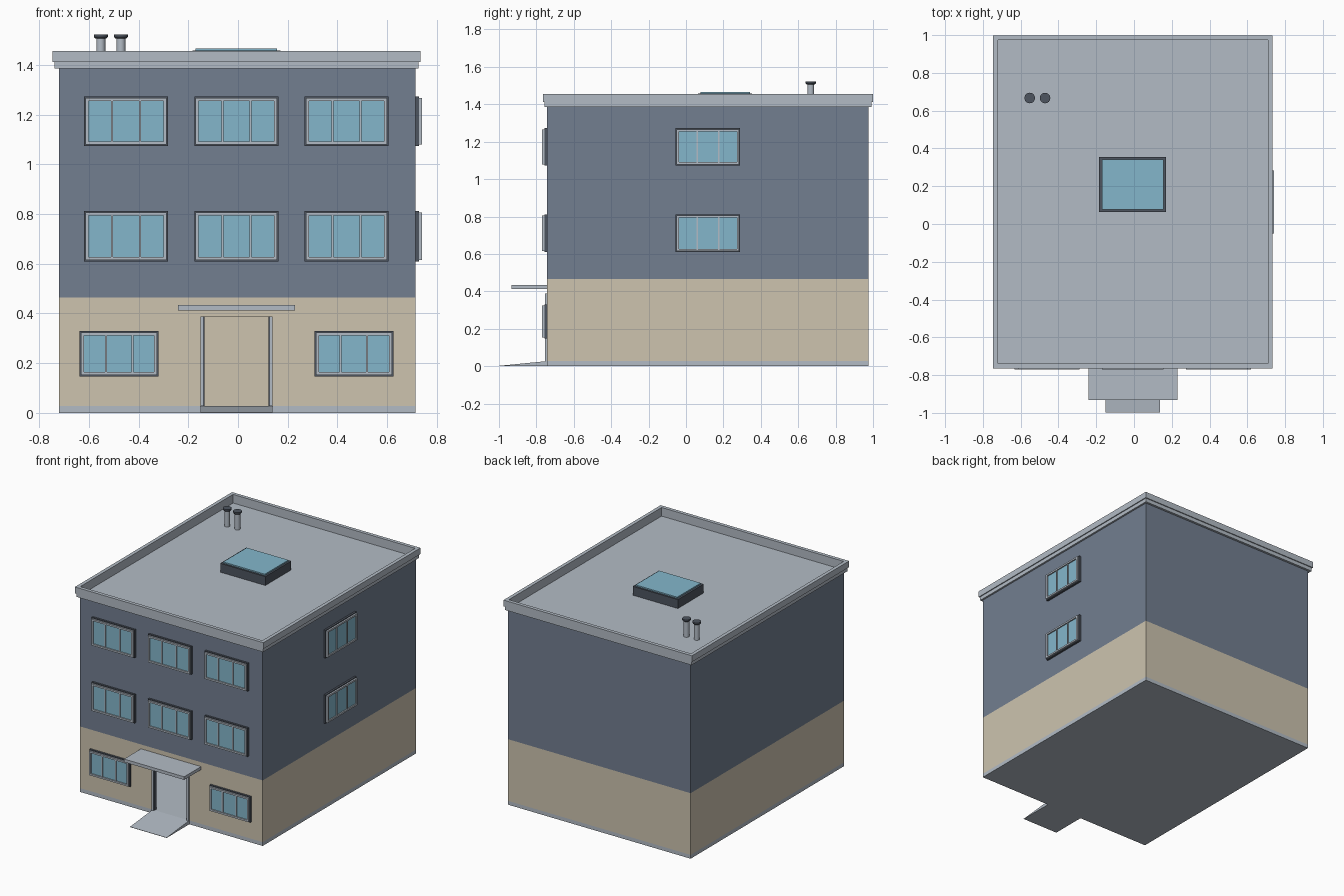
import bpy, bmesh, math
from mathutils import Matrix

if "Cube" in bpy.data.objects:
    bpy.data.objects.remove(bpy.data.objects["Cube"])

# main dimensions
X0, X1, Y0, Y1 = -0.72, 0.714, -0.743, 0.976
Z_PLINTH, Z_BAND, Z_WALL, Z_TOP = 0.027, 0.465, 1.385, 1.456
T = 0.02  # wall thickness


def material(name, rgb):
    m = bpy.data.materials.new(name)
    m.diffuse_color = (*rgb, 1)
    m.use_nodes = True
    m.node_tree.nodes["Principled BSDF"].inputs["Base Color"].default_value = m.diffuse_color
    return m


BLUE = material("blue_wall", (0.17, 0.21, 0.28))
BEIGE = material("beige_wall", (0.61, 0.55, 0.43))
GLASS = material("glass", (0.23, 0.47, 0.60))
DARK = material("dark_trim", (0.075, 0.09, 0.115))
GREY = material("grey_trim", (0.45, 0.50, 0.56))


def finish(bm, name, mat, matrix=None):
    if matrix is not None:
        bm.transform(matrix)
    bmesh.ops.recalc_face_normals(bm, faces=bm.faces)
    me = bpy.data.meshes.new(name)
    bm.to_mesh(me)
    bm.free()
    ob = bpy.data.objects.new(name, me)
    bpy.context.collection.objects.link(ob)
    if mat:
        me.materials.append(mat)
    return ob


def box(name, x0, x1, y0, y1, z0, z1, mat=None, matrix=None):
    bm = bmesh.new()
    bmesh.ops.create_cube(bm, size=1)
    for v in bm.verts:
        v.co = ((x0 + x1) / 2 + v.co.x * (x1 - x0),
                (y0 + y1) / 2 + v.co.y * (y1 - y0),
                (z0 + z1) / 2 + v.co.z * (z1 - z0))
    return finish(bm, name, mat, matrix)


def ring(name, x0, x1, y0, y1, profile, mat=None, matrix=None):
    """Sweep a closed (inset, height) profile around a rectangle."""
    bm = bmesh.new()
    loops = [[bm.verts.new(p) for p in ((x0 + i, y0 + i, h), (x1 - i, y0 + i, h),
                                        (x1 - i, y1 - i, h), (x0 + i, y1 - i, h))]
             for i, h in profile]
    for k, a in enumerate(loops):
        b = loops[(k + 1) % len(loops)]
        for j in range(4):
            n = (j + 1) % 4
            bm.faces.new((a[j], a[n], b[n], b[j]))
    return finish(bm, name, mat, matrix)


def lathe(name, profile, x, y, mat=None, sides=24):
    bm = bmesh.new()
    rings = [[bm.verts.new((x + r * math.cos(2 * math.pi * k / sides),
                            y + r * math.sin(2 * math.pi * k / sides), z))
              for k in range(sides)] for r, z in profile]
    for a, b in zip(rings, rings[1:]):
        for k in range(sides):
            n = (k + 1) % sides
            bm.faces.new((a[k], a[n], b[n], b[k]))
    bm.faces.new(rings[0])
    bm.faces.new(rings[-1])
    ob = finish(bm, name, mat)
    bpy.context.view_layer.objects.active = ob
    ob.select_set(True)
    bpy.ops.object.shade_smooth_by_angle()
    ob.select_set(False)


# window: local x = along wall, y = up, z = outwards
FRONT = Matrix(((1, 0, 0, 0), (0, 0, -1, Y0), (0, 1, 0, 0), (0, 0, 0, 1)))
RIGHT = Matrix(((0, 0, 1, X1), (1, 0, 0, 0), (0, 1, 0, 0), (0, 0, 0, 1)))


def window(name, u0, u1, v0, v1, side):
    ring(name + "_surround", u0, u1, v0, v1,
         [(0, 0), (0, 0.014), (0.012, 0.014), (0.012, 0)], DARK, side)
    f = 0.006
    ring(name + "_frame", u0 + f, u1 - f, v0 + f, v1 - f,
         [(0, 0.01), (0, 0.026), (0.012, 0.026), (0.012, 0.01)], GREY, side)
    box(name + "_glass", u0 + 0.01, u1 - 0.01, v0 + 0.01, v1 - 0.01, 0, 0.017, GLASS, side)
    for k in (1, 2):
        c = u0 + (u1 - u0) * k / 3
        box(f"{name}_mullion_{k}", c - 0.004, c + 0.004, v0 + 0.016, v1 - 0.016,
            0.015, 0.024, GREY, side)


# plinth and floor
box("plinth", X0, X1, Y0, Y1, 0, Z_PLINTH, GREY)

# ground storey walls, hollow behind the open doorway
DX0, DX1, DZ = -0.137, 0.126, 0.388
box("ground_wall_back", X0, X1, Y1 - T, Y1, Z_PLINTH, Z_BAND, BEIGE)
box("ground_wall_left", X0, X0 + T, Y0, Y1, Z_PLINTH, Z_BAND, BEIGE)
box("ground_wall_right", X1 - T, X1, Y0, Y1, Z_PLINTH, Z_BAND, BEIGE)
box("ground_wall_front_left", X0 + T, DX0, Y0, Y0 + T, Z_PLINTH, Z_BAND, BEIGE)
box("ground_wall_front_right", DX1, X1 - T, Y0, Y0 + T, Z_PLINTH, Z_BAND, BEIGE)
box("door_lintel", DX0, DX1, Y0, Y0 + T, DZ, Z_BAND, BEIGE)

# upper storeys
box("upper_walls", X0, X1, Y0, Y1, Z_BAND, Z_WALL, BLUE)

# roof deck and stepped parapet
box("roof_deck", X0, X1, Y0, Y1, Z_WALL, 1.395, GREY)
ring("parapet", -0.746, 0.734, -0.764, 0.999,
     [(0.007, Z_WALL), (0.007, 1.412), (0, 1.412), (0, Z_TOP),
      (0.025, Z_TOP), (0.025, 1.39), (0.04, Z_WALL)], GREY)

# windows
for row, (z0, z1) in enumerate(((0.609, 0.812), (1.073, 1.272))):
    for col, x in enumerate((-0.62, -0.176, 0.268)):
        window(f"front_window_{row}_{col}", x, x + 0.338, z0, z1, FRONT)
    window(f"side_window_{row}", -0.056, 0.29, z0, z1, RIGHT)
for col, x in enumerate((-0.638, 0.307)):
    window(f"ground_window_{col}", x, x + 0.319, 0.147, 0.33, FRONT)

# door jambs with dark inner strips
for side, a, b, c in (("left", -0.15, DX0 - 0.003, DX0 + 0.003),
                      ("right", 0.139, DX1 + 0.003, DX1 - 0.003)):
    box(f"door_jamb_{side}", min(a, b), max(a, b), Y0 - 0.012, Y0 + T, Z_PLINTH, DZ, GREY)
    box(f"door_seal_{side}", min(b, c), max(b, c), Y0 - 0.008, Y0 + T, Z_PLINTH, DZ, DARK)

# canopy over the door
box("canopy", -0.242, 0.23, -0.933, Y0, 0.412, 0.434, GREY)

# entrance ramp: a box with its front edge lowered
ramp = box("ramp", -0.15, 0.138, -0.998, Y0, 0, Z_PLINTH, GREY)
for v in ramp.data.vertices:
    if v.co.y < -0.9 and v.co.z > 0.01:
        v.co.z = 0.002

# skylight
box("skylight_curb", -0.184, 0.17, 0.064, 0.354, 1.395, 1.458, DARK)
box("skylight_glass", -0.17, 0.157, 0.077, 0.341, 1.45, 1.467, GLASS)

# vent pipes
for k, x in enumerate((-0.552, -0.471)):
    lathe(f"vent_pipe_{k}", [(0.018, 1.39), (0.018, 1.51)], x, 0.667, GREY)
    lathe(f"vent_cap_{k}", [(0.023, 1.507), (0.028, 1.513), (0.028, 1.523)], x, 0.667, DARK)
